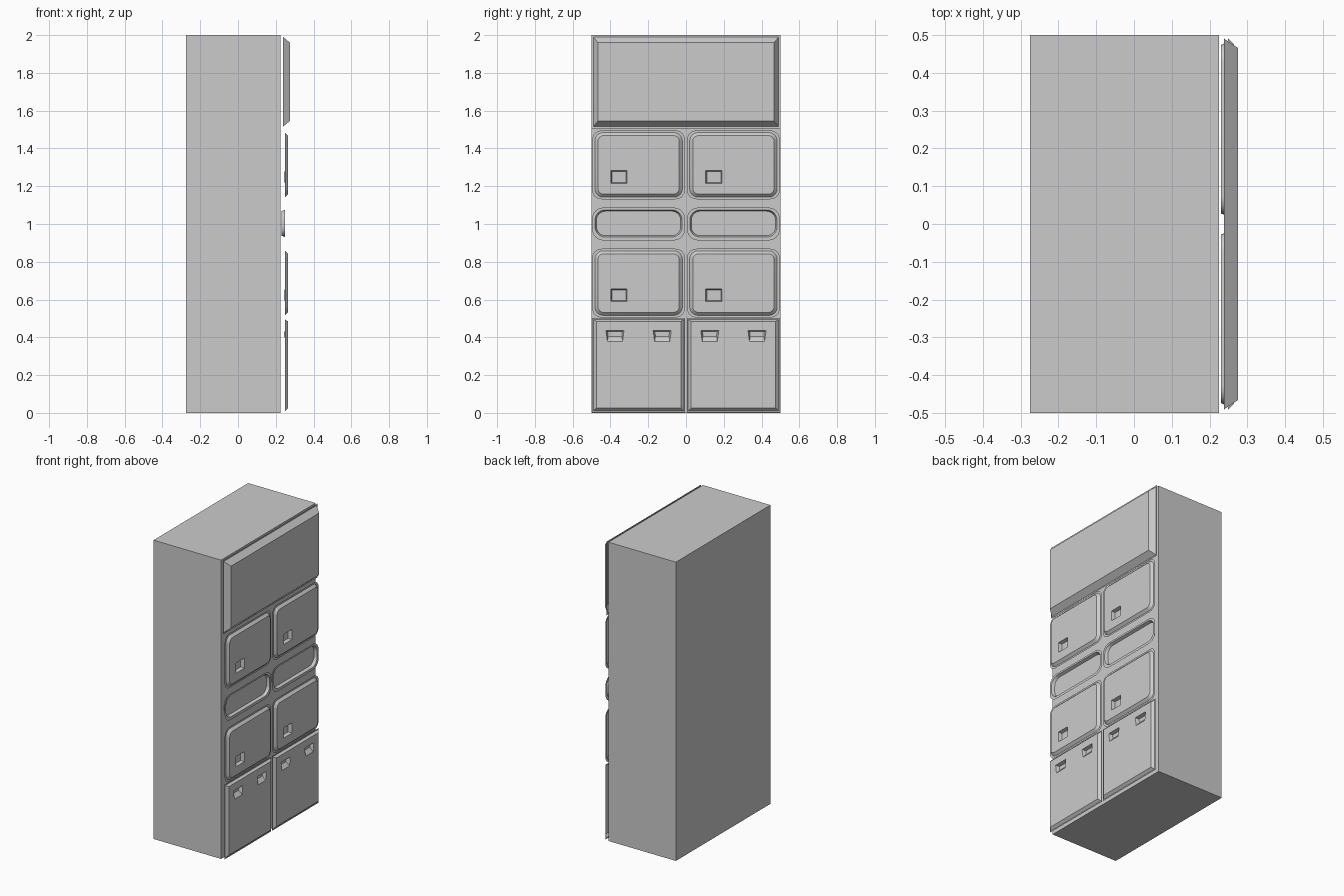
import bpy, bmesh, math

if "Cube" in bpy.data.objects:
    bpy.data.objects.remove(bpy.data.objects["Cube"])


def finish(name, bm):
    mesh = bpy.data.meshes.new(name)
    bm.to_mesh(mesh)
    bm.free()
    ob = bpy.data.objects.new(name, mesh)
    bpy.context.collection.objects.link(ob)
    return ob


def rounded(cy, cz, w, h, r, seg=6):
    """Outline in the YZ plane, counter-clockwise seen from +x."""
    if r <= 0:
        return [(cy + s * w / 2, cz + t * h / 2) for s, t in ((1, 1), (-1, 1), (-1, -1), (1, -1))]
    pts = []
    for k, (s, t) in enumerate(((1, 1), (-1, 1), (-1, -1), (1, -1))):
        for i in range(seg + 1):
            a = math.pi / 2 * (k + i / seg)
            pts.append((cy + s * (w / 2 - r) + r * math.cos(a),
                        cz + t * (h / 2 - r) + r * math.sin(a)))
    return pts


def ring(bm, pts, x):
    return [bm.verts.new((x, y, z)) for y, z in pts]


def bridge(bm, a, b):
    n = len(a)
    for i in range(n):
        j = (i + 1) % n
        bm.faces.new((a[i], a[j], b[j], b[i]))


def loop_edges(bm, loop):
    out = []
    for i, v in enumerate(loop):
        w = loop[(i + 1) % len(loop)]
        out.append(bm.edges.get((v, w)) or bm.edges.new((v, w)))
    return out


def panel(name, steps, recesses=()):
    """Open shell through (outline, x) steps; recesses are (rim, floor, floor_x)."""
    bm = bmesh.new()
    rings = [ring(bm, p, x) for p, x in steps]
    for a, b in zip(rings, rings[1:]):
        bridge(bm, a, b)
    if recesses:
        edges = loop_edges(bm, rings[-1])
        for rim, floor, fx in recesses:
            a, b = ring(bm, rim, steps[-1][1]), ring(bm, floor, fx)
            bridge(bm, a, b)
            bm.faces.new(b)
            edges += loop_edges(bm, a)
        bmesh.ops.triangle_fill(bm, use_beauty=True, edges=edges, normal=(1, 0, 0))
    else:
        bm.faces.new(rings[-1])
    bmesh.ops.recalc_face_normals(bm, faces=bm.faces)
    if sum(f.normal.x * f.calc_area() for f in bm.faces) < 0:
        bmesh.ops.reverse_faces(bm, faces=bm.faces)
    return finish(name, bm)


# cabinet body
bm = bmesh.new()
bmesh.ops.create_cube(bm, size=1)
for v in bm.verts:
    v.co = (v.co.x * 0.5 - 0.025, v.co.y, v.co.z * 2 + 1)
finish("cabinet_body", bm)

# large raised top panel
panel("top_panel", [
    (rounded(0, 1.753, 0.998, 0.494, 0), 0.238),
    (rounded(0, 1.753, 0.982, 0.476, 0), 0.238),
    (rounded(0, 1.753, 0.932, 0.414, 0), 0.275)])

for side, cy in (("left", -0.251), ("right", 0.251)):
    # upper and lower doors with a square finger pull
    for level, cz in (("upper", 1.313), ("lower", 0.687)):
        hy, hz = cy - 0.104, cz - 0.064
        panel(f"{level}_door_{side}", [
            (rounded(cy, cz, 0.492, 0.364, 0.05), 0.249),
            (rounded(cy, cz, 0.464, 0.342, 0.045), 0.249),
            (rounded(cy, cz, 0.430, 0.310, 0.03), 0.265)],
            [(rounded(hy, hz, 0.086, 0.068, 0), rounded(hy, hz, 0.074, 0.056, 0), 0.243)])

    # recessed tray drawer
    panel(f"tray_{side}", [
        (rounded(cy, 1.0, 0.492, 0.174, 0.06), 0.249),
        (rounded(cy, 1.003, 0.462, 0.144, 0.055), 0.249),
        (rounded(cy, 1.003, 0.446, 0.130, 0.048), 0.230)])

    # bottom bin with two wedge-shaped pulls
    pulls = []
    for off in (-0.125, 0.125):
        y = cy + off
        pulls.append(([(y + 0.048, 0.436), (y - 0.048, 0.436), (y - 0.04, 0.378), (y + 0.04, 0.378)],
                      [(y + 0.038, 0.430), (y - 0.038, 0.430), (y - 0.036, 0.404), (y + 0.036, 0.404)],
                      0.243))
    panel(f"bottom_bin_{side}", [
        (rounded(cy, 0.252, 0.494, 0.500, 0), 0.249),
        (rounded(cy, 0.252, 0.480, 0.484, 0), 0.249),
        (rounded(cy, 0.255, 0.448, 0.460, 0), 0.265)], pulls)

# smooth the rounded corners, keep creases sharp
for ob in bpy.context.collection.objects:
    ob.select_set(True)
    bpy.context.view_layer.objects.active = ob
bpy.ops.object.shade_smooth_by_angle(angle=math.radians(25))
